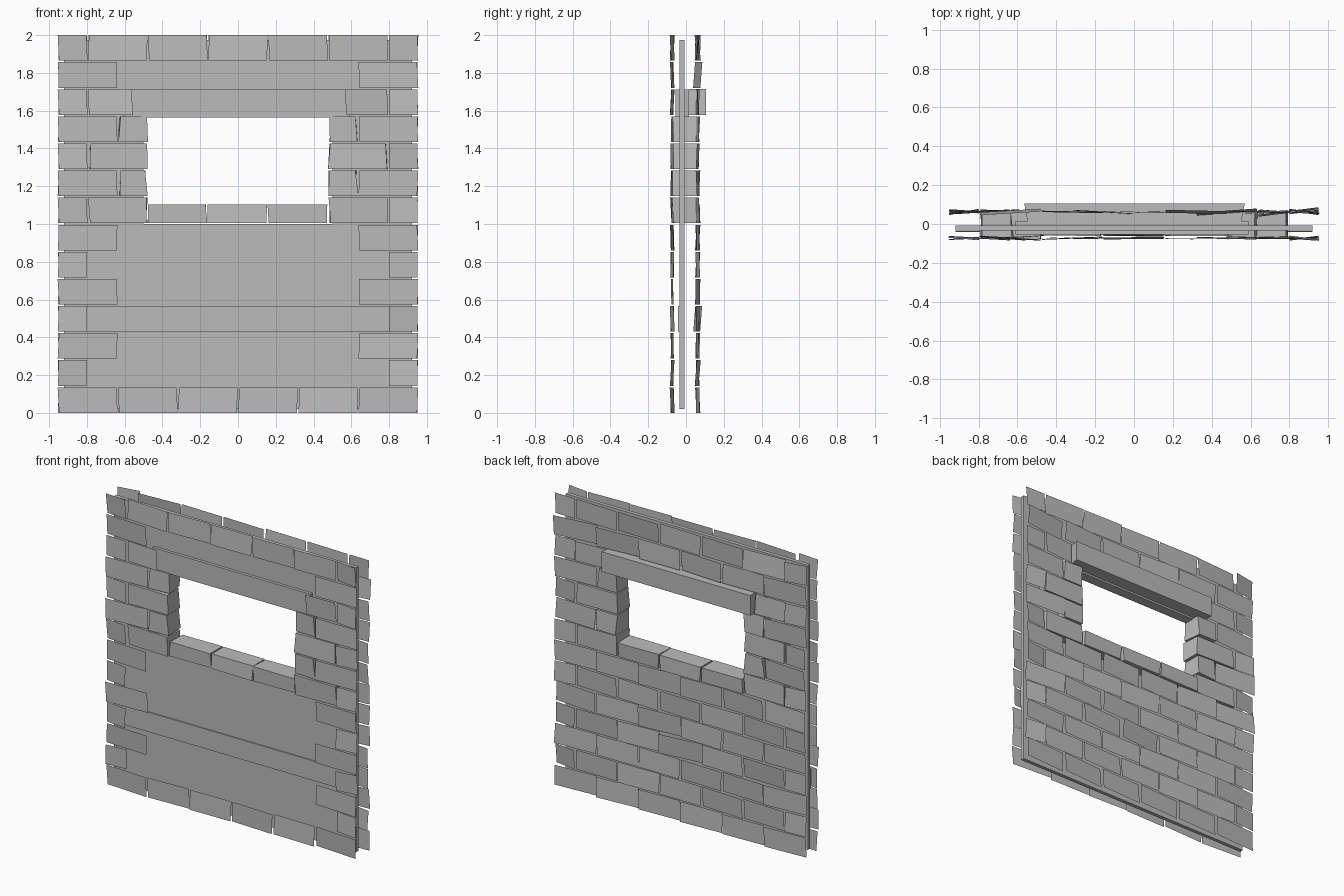
import bpy, bmesh, random
from mathutils import Vector

random.seed(4)
if "Cube" in bpy.data.objects:
    bpy.data.objects.remove(bpy.data.objects["Cube"], do_unlink=True)

stone = bpy.data.materials.new("stone grey")
stone.use_nodes = True
grey = (0.5, 0.5, 0.5, 1)
stone.diffuse_color = grey
stone.node_tree.nodes["Principled BSDF"].inputs["Base Color"].default_value = grey

ROWS = 14
GAP = 0.008
PITCH = (2 + GAP) / ROWS
BRICK = 1.91 / 6
HALF = 0.955
OPEN_X = 0.485          # half width of the window opening
SILL_ROW, LINTEL_ROW = 7, 11


def finish(name, bm):
    mesh = bpy.data.meshes.new(name)
    bm.to_mesh(mesh)
    bm.free()
    mesh.materials.append(stone)
    obj = bpy.data.objects.new(name, mesh)
    bpy.context.collection.objects.link(obj)
    return obj


def row_z(row):
    return row * PITCH, (row + 1) * PITCH - GAP


def plate(bm, x0, x1, z0, z1, y, back=False, tilt=0.009):
    """One thin stone face, turned a little about its own middle."""
    turn = random.uniform(-tilt, tilt)
    lean = random.uniform(-tilt, tilt) * 0.4
    skew = random.uniform(-0.004, 0.004)
    corners = [(x0 + skew, y - turn - lean, z0), (x1 + skew, y + turn - lean, z0),
               (x1 - skew, y + turn + lean, z1), (x0 - skew, y - turn + lean, z1)]
    if back:
        corners.reverse()
    bm.faces.new([bm.verts.new(c) for c in corners])


def block(bm, x0, x1, y0, y1, z0, z1, jitter=0.0):
    """A solid stone with slightly irregular corners."""
    made = bmesh.ops.create_cube(bm, size=1)
    size = Vector((x1 - x0, y1 - y0, z1 - z0))
    mid = Vector((x0 + x1, y0 + y1, z0 + z1)) / 2
    for v in made["verts"]:
        v.co = mid + v.co * size
        v.co.x += random.uniform(-jitter, jitter)
        v.co.y += random.uniform(-jitter, jitter)


def course(row):
    """Brick spans of one running-bond course."""
    edges = [-HALF + i * BRICK for i in range(7)]
    if row % 2:
        edges = [-HALF] + [e + BRICK / 2 for e in edges[:6]] + [HALF]
    return [(a + GAP / 2, b - GAP / 2) for a, b in zip(edges, edges[1:])]


# Core panel with the window opening, built from four strips
bm = bmesh.new()
top, bottom = 1.575, 1.0
for x0, x1, z0, z1 in ((-0.92, 0.92, 0.02, bottom), (-0.92, 0.92, top, 1.975),
                       (-0.92, -0.5, bottom, top), (0.5, 0.92, bottom, top)):
    block(bm, x0, x1, -0.034, -0.008, z0, z1)
finish("core_panel", bm)

# Shallow band across the lower front
bm = bmesh.new()
z0, z1 = row_z(3)
block(bm, -0.92, 0.92, -0.042, -0.035, z0, z1)
finish("front_band", bm)

# Front stones: full bottom and top courses, toothed edges between
bm = bmesh.new()
for row in range(ROWS):
    z0, z1 = row_z(row)
    for i, (x0, x1) in enumerate(course(row)):
        mid = (x0 + x1) / 2
        edge = max(abs(x0), abs(x1)) > 0.9
        beside = row == LINTEL_ROW and 0.4 < abs(mid) < 0.8
        if beside:
            x0, x1 = (max(x0, 0.57), x1) if mid > 0 else (x0, min(x1, -0.56))
        if row in (0, ROWS - 1) or edge or beside:
            turned = row == ROWS - 1 and abs(mid) < 0.1
            plate(bm, x0, x1, z0, z1, -0.073, tilt=0.016 if turned else 0.01)
finish("front_stones", bm)

# Back stones: the whole face in running bond, round the opening
bm = bmesh.new()
for row in range(ROWS):
    z0, z1 = row_z(row)
    for x0, x1 in course(row):
        mid = (x0 + x1) / 2
        if row == LINTEL_ROW:
            if abs(mid) < 0.4:
                continue
            x0, x1 = (max(x0, 0.57), x1) if mid > 0 else (x0, min(x1, -0.57))
        elif SILL_ROW <= row < LINTEL_ROW and min(abs(x0), abs(x1)) < 0.63:
            continue
        big = random.random() < 0.12
        plate(bm, x0, x1, z0, z1, 0.062, back=True, tilt=0.02 if big else 0.011)
finish("back_stones", bm)

# Jamb stones run through the wall on both sides of the window
for side, name in ((-1, "right_jamb"), (1, "left_jamb")):
    bm = bmesh.new()
    for row in range(SILL_ROW, LINTEL_ROW):
        z0, z1 = row_z(row)
        outer = 0.79 if row % 2 else 0.63
        x0, x1 = sorted((side * OPEN_X, side * outer))
        block(bm, x0, x1, -0.07, 0.062, z0, z1, jitter=0.009)
    finish(name, bm)

# Sill stones
bm = bmesh.new()
z0, z1 = row_z(SILL_ROW)
for i in range(3):
    x0 = -0.475 + i * BRICK
    block(bm, x0, x0 + BRICK - 0.012, -0.06, 0.07, z0, 1.103, jitter=0.006)
finish("sill", bm)

# Lintel: a front beam and a deeper back beam
z0, z1 = row_z(LINTEL_ROW)
bm = bmesh.new()
block(bm, -0.61, 0.59, -0.055, 0.015, 1.565, z1)
finish("front_lintel", bm)
bm = bmesh.new()
block(bm, -0.565, 0.57, 0.015, 0.105, z0, z1 + 0.002)
for v in bm.verts:
    if v.co.y < 0.05:
        v.co.x *= 0.97
finish("back_lintel", bm)
